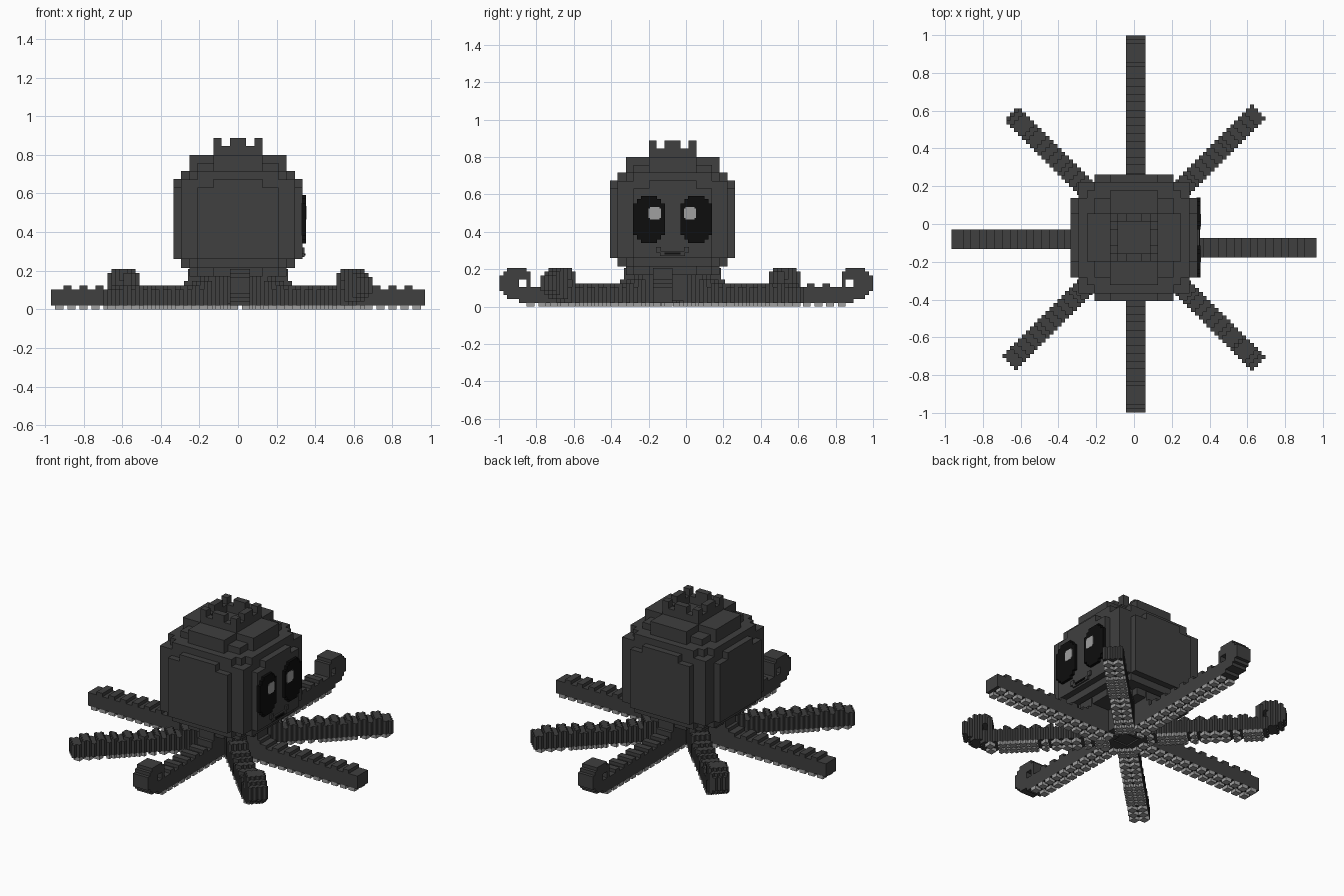
import bpy, bmesh, math
from mathutils import Vector

if "Cube" in bpy.data.objects:
    bpy.data.objects.remove(bpy.data.objects["Cube"])


def material(name, v):
    m = bpy.data.materials.new(name)
    m.use_nodes = True
    m.diffuse_color = (v, v, v, 1)
    m.node_tree.nodes["Principled BSDF"].inputs["Base Color"].default_value = (v, v, v, 1)
    return m


CHARCOAL = material("charcoal skin", 0.05)
GREY = material("light grey", 0.35)
BLACK = material("black", 0.004)


def finish(name, bm, mats):
    mesh = bpy.data.meshes.new(name)
    bm.to_mesh(mesh)
    bm.free()
    for m in mats:
        mesh.materials.append(m)
    ob = bpy.data.objects.new(name, mesh)
    bpy.context.collection.objects.link(ob)
    return ob


def boxes(name, items, mat):
    """One object from boxes given as (x0, x1, y0, y1, z0, z1)."""
    bm = bmesh.new()
    for x0, x1, y0, y1, z0, z1 in items:
        verts = bmesh.ops.create_cube(bm, size=1)["verts"]
        for v in verts:
            v.co = Vector(((x0 + x1) / 2 + v.co.x * (x1 - x0),
                           (y0 + y1) / 2 + v.co.y * (y1 - y0),
                           (z0 + z1) / 2 + v.co.z * (z1 - z0)))
    return finish(name, bm, [mat])


CY = -0.072  # centre line of the head in y


def centred(hx, hy, z0, z1):
    return (-hx, hx, CY - hy, CY + hy, z0, z1)


def cross(a, b, z0, z1):
    return [centred(a, b, z0, z1), centred(b, a, z0, z1)]


# Head: stepped layers and raised side panels
head = [centred(0.295, 0.295, 0.26, 0.672), centred(0.25, 0.25, 0.215, 0.717)]
head += cross(0.295, 0.21, 0.215, 0.717)
head += cross(0.335, 0.21, 0.26, 0.632)
head += cross(0.335, 0.127, 0.26, 0.675)
head += cross(0.25, 0.127, 0.717, 0.80)
head += [centred(0.21, 0.21, 0.717, 0.757)]
boxes("head", head, CHARCOAL)

# Neck under the head
neck = cross(0.25, 0.127, 0.17, 0.215)
neck += [centred(0.21, 0.21, 0.17, 0.215), centred(0.13, 0.13, 0.03, 0.17)]
boxes("neck", neck, CHARCOAL)

# Crown: square ring with corner and middle teeth
O, I, T = 0.127, 0.085, 0.042
crown = []
for s in (-1, 1):
    lo, hi = sorted((s * O, s * I))
    crown.append((lo, hi, CY - O, CY + O, 0.80, 0.845))
    crown.append((-I, I, CY + lo, CY + hi, 0.80, 0.845))
    crown.append((lo, hi, CY - T, CY + T, 0.845, 0.888))
    crown.append((-T, T, CY + lo, CY + hi, 0.845, 0.888))
    for r in (-1, 1):
        a, b = sorted((r * O, r * I))
        crown.append((lo, hi, CY + a, CY + b, 0.845, 0.888))
boxes("crown", crown, CHARCOAL)

# Eyes: rounded plates on the +x face, with a pale highlight
for side, yc, hy in (("right", -0.198, -0.168), ("left", 0.055, 0.021)):
    zc = 0.467
    steps = ((0.085, 0.085), (0.064, 0.108), (0.043, 0.126))
    boxes(side + "_eye", [(0.33, 0.352, yc - w, yc + w, zc - h, zc + h)
                          for w, h in steps], BLACK)
    boxes(side + "_eye_highlight",
          [(0.345, 0.3535, hy - w, hy + w, 0.5 - h, 0.5 + h)
           for w, h in ((0.033, 0.025), (0.025, 0.034))], GREY)

# Mouth: dark line with upturned skin-coloured lips
boxes("mouth", [(0.33, 0.35, -0.115, -0.03, 0.28, 0.289)], BLACK)
boxes("lips", [(0.33, 0.345, -0.14, -0.005, 0.272, 0.296),
               (0.33, 0.345, -0.16, -0.135, 0.29, 0.32),
               (0.33, 0.345, -0.01, 0.015, 0.29, 0.32)], CHARCOAL)

# Tentacles: built of small blocks, keeping only the exposed faces
H = 0.0208
# side profile of a curled tip: (distance from tip, height) boxes
CURL = [(0.10, 9, 0.02, 0.106), (0.04, 0.16, 0.04, 0.106), (0, 0.10, 0.083, 0.17),
        (0.02, 0.10, 0.062, 0.19), (0.05, 0.14, 0.146, 0.21), (0.14, 0.165, 0.104, 0.19)]
SIDES = [(1, 0, 0), (-1, 0, 0), (0, 1, 0), (0, -1, 0), (0, 0, 1), (0, 0, -1)]


def filled(s, p, k, length, curled):
    t, z = length - s, (k + 0.5) * H
    if k == 0:  # two rows of suckers
        return (t > (0.13 if curled else 0.01) and s > 0.1
                and (t - 0.01) % (3 * H) < 2 * H and abs(p) > 0.6 * H)
    if z < 0.21 and s < 0.25 or z < 0.146 and s < 0.29:  # root rising to the head
        return True
    if k == 5 and t > (0.2 if curled else 0.05) and (t - 0.06) % (4 * H) < 2 * H:
        return True  # ridges on top
    if curled:
        return any(a <= t < b and c < z < d for a, b, c, d in CURL)
    return k <= 4


def tentacle(name, cx, cy, dx, dy, length, curled):
    norm = math.hypot(dx, dy)
    ux, uy = dx / norm, dy / norm
    n = int(length / H) + 4
    cells = set()
    for i in range(-n, n + 1):
        for j in range(-n, n + 1):
            s = (i * ux + j * uy) * H
            p = (j * ux - i * uy) * H
            if 0.06 < s < length and abs(p) < 2.5 * H:
                cells.update((i, j, k) for k in range(10)
                             if filled(s, p, k, length, curled))
    bm = bmesh.new()
    for c in cells:
        for d in SIDES:
            if (c[0] + d[0], c[1] + d[1], c[2] + d[2]) in cells:
                continue
            nrm = Vector(d)
            u = Vector((d[1], d[2], d[0]))
            w = nrm.cross(u)
            mid = Vector((cx + c[0] * H, cy + c[1] * H, (c[2] + 0.5) * H)) + nrm * H / 2
            f = bm.faces.new([bm.verts.new(mid + (u * a + w * b) * H / 2)
                              for a, b in ((-1, -1), (1, -1), (1, 1), (-1, 1))])
            f.material_index = 1 if c[2] == 0 else 0
    bmesh.ops.remove_doubles(bm, verts=bm.verts, dist=0.001)
    finish(name, bm, [CHARCOAL, GREY])


tentacle("left_tentacle", 0, -0.125, 1, 0, 0.96, False)
tentacle("right_tentacle", 0, -0.08, -1, 0, 0.96, False)
tentacle("back_tentacle", 0.01, CY, 0, 1, 1.07, True)
tentacle("front_tentacle", 0.01, CY, 0, -1, 0.925, True)
tentacle("back_left_tentacle", 0, -0.065, 1, 1, 0.93, False)
tentacle("front_right_tentacle", 0, -0.075, -1, -1, 0.93, False)
tentacle("front_left_tentacle", 0, -0.08, 1, -1, 0.93, True)
tentacle("back_right_tentacle", 0, -0.065, -1, 1, 0.92, True)
